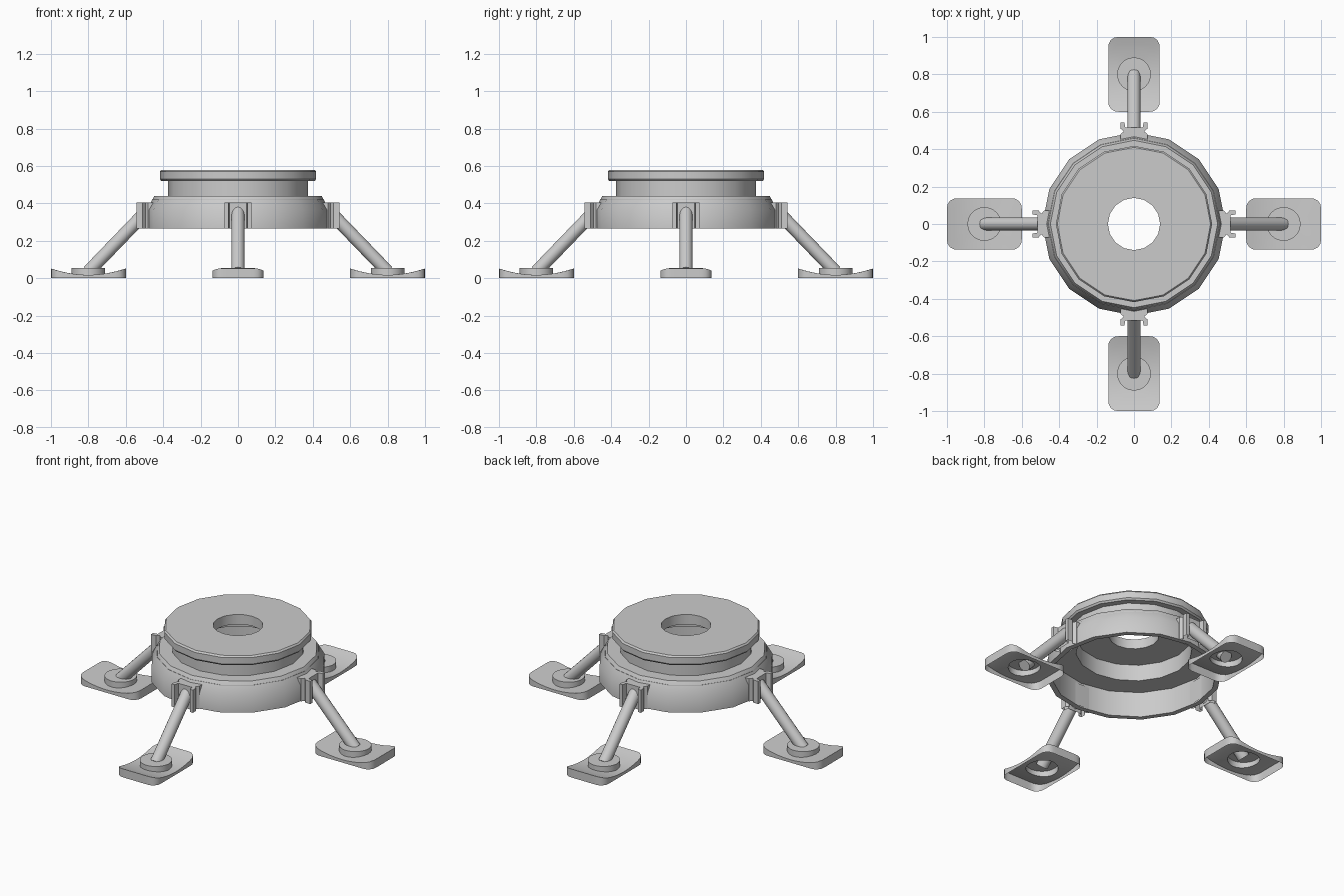
import bpy, bmesh, math
from mathutils import Matrix, Vector

cube = bpy.data.objects.get("Cube")
if cube:
    bpy.data.objects.remove(cube)

grey = bpy.data.materials.new("light_grey")
grey.use_nodes = True
COLOUR = (0.6, 0.6, 0.6, 1)
grey.diffuse_color = COLOUR
grey.node_tree.nodes["Principled BSDF"].inputs["Base Color"].default_value = COLOUR


def finish(bm, name, turn=0.0, recalc=True):
    """Turn the mesh about the vertical axis and make it an object."""
    if recalc:
        bmesh.ops.recalc_face_normals(bm, faces=bm.faces)
    bm.transform(Matrix.Rotation(turn, 4, 'Z'))
    mesh = bpy.data.meshes.new(name)
    bm.to_mesh(mesh)
    bm.free()
    mesh.materials.append(grey)
    ob = bpy.data.objects.new(name, mesh)
    bpy.context.collection.objects.link(ob)
    bpy.ops.object.select_all(action='DESELECT')
    ob.select_set(True)
    bpy.context.view_layer.objects.active = ob
    bpy.ops.object.shade_smooth_by_angle(angle=math.radians(30))
    return ob


def bridge(bm, a, b):
    """Join two vertex loops of equal length with quads."""
    n = len(a)
    for i in range(n):
        j = (i + 1) % n
        bm.faces.new((a[i], a[j], b[j], b[i]))


def lathe(name, profile, sides):
    """Spin a closed (radius, height) profile."""
    bm = bmesh.new()
    loops = []
    for r, z in profile:
        angles = [math.tau * i / sides for i in range(sides)]
        loops.append([bm.verts.new((r * math.cos(a), r * math.sin(a), z)) for a in angles])
    for k in range(len(loops)):
        bridge(bm, loops[k - 1], loops[k])
    return finish(bm, name)


# Round body: skirt, slope, neck and top disc with a centre hole, hollow below
lathe("turntable_body", [
    (0.49, 0.265), (0.49, 0.365), (0.447, 0.44), (0.373, 0.44), (0.373, 0.52),
    (0.41, 0.52), (0.418, 0.53), (0.418, 0.57), (0.41, 0.58), (0.14, 0.58),
    (0.14, 0.52), (0.325, 0.52), (0.325, 0.42), (0.46, 0.42), (0.46, 0.265)], 16)

PAD_X, HALF_L, HALF_W, CORNER, DISC_R = 0.8, 0.2, 0.137, 0.05, 0.09


def pad_height(dx):
    return 0.018 + 0.034 * (dx / HALF_L) ** 2


def pad_edge(angle):
    """Point on the rounded rectangle in the given direction."""
    d = Vector((math.cos(angle), math.sin(angle)))
    low, high = 0.0, 0.3
    for _ in range(24):
        mid = (low + high) / 2
        qx = abs(d.x * mid) - HALF_L + CORNER
        qy = abs(d.y * mid) - HALF_W + CORNER
        dist = math.hypot(max(qx, 0), max(qy, 0)) + min(max(qx, qy), 0) - CORNER
        low, high = (mid, high) if dist < 0 else (low, mid)
    return d * low


def foot_pad(name, turn):
    """Dished pad, open below, with a raised round boss in the middle."""
    bm = bmesh.new()
    angles = [math.tau * i / 64 for i in range(64)]
    edge = [pad_edge(a) for a in angles]
    circle = [Vector((math.cos(a), math.sin(a))) * DISC_R for a in angles]

    def loop(points, height):
        return [bm.verts.new((PAD_X + p.x, p.y, height(p.x))) for p in points]

    loops = [loop(edge, lambda x: 0.0)]
    for t in (0, 0.33, 0.67, 1):
        loops.append(loop([e.lerp(c, t) for e, c in zip(edge, circle)], pad_height))
    loops.append(loop(circle, lambda x: 0.055))
    for a, b in zip(loops, loops[1:]):
        bridge(bm, a, b)
    bm.faces.new(loops[-1])
    finish(bm, name, turn)


def leg(name, turn):
    """Straight slanted strut from bracket to pad."""
    bm = bmesh.new()
    top, foot = Vector((0.48, 0, 0.367)), Vector((0.8, 0, 0.035))
    axis = top - foot
    bmesh.ops.create_cone(bm, cap_ends=True, segments=16, radius1=0.035, radius2=0.035,
                          depth=axis.length)
    rot = axis.to_track_quat('Z', 'Y').to_matrix().to_4x4()
    bm.transform(Matrix.Translation((top + foot) / 2) @ rot)
    finish(bm, name, turn)


def bracket(name, turn):
    """Waisted channel holding the leg, open below."""
    bm = bmesh.new()
    half = [(0.45, 0.072), (0.48, 0.072), (0.495, 0.055), (0.51, 0.072),
            (0.543, 0.072), (0.543, 0.052), (0.515, 0.046)]
    outline = half + [(x, -y) for x, y in reversed(half)]
    low = [bm.verts.new((x, y, 0.265)) for x, y in outline]
    high = [bm.verts.new((x, y, 0.405)) for x, y in outline]
    bridge(bm, low, high)
    bm.faces.new(high)
    finish(bm, name, turn)


# Four identical legs, one on each side
for i, side in enumerate(("left", "back", "right", "front")):
    turn = i * math.pi / 2
    bracket(side + "_bracket", turn)
    leg(side + "_leg", turn)
    foot_pad(side + "_foot_pad", turn)
